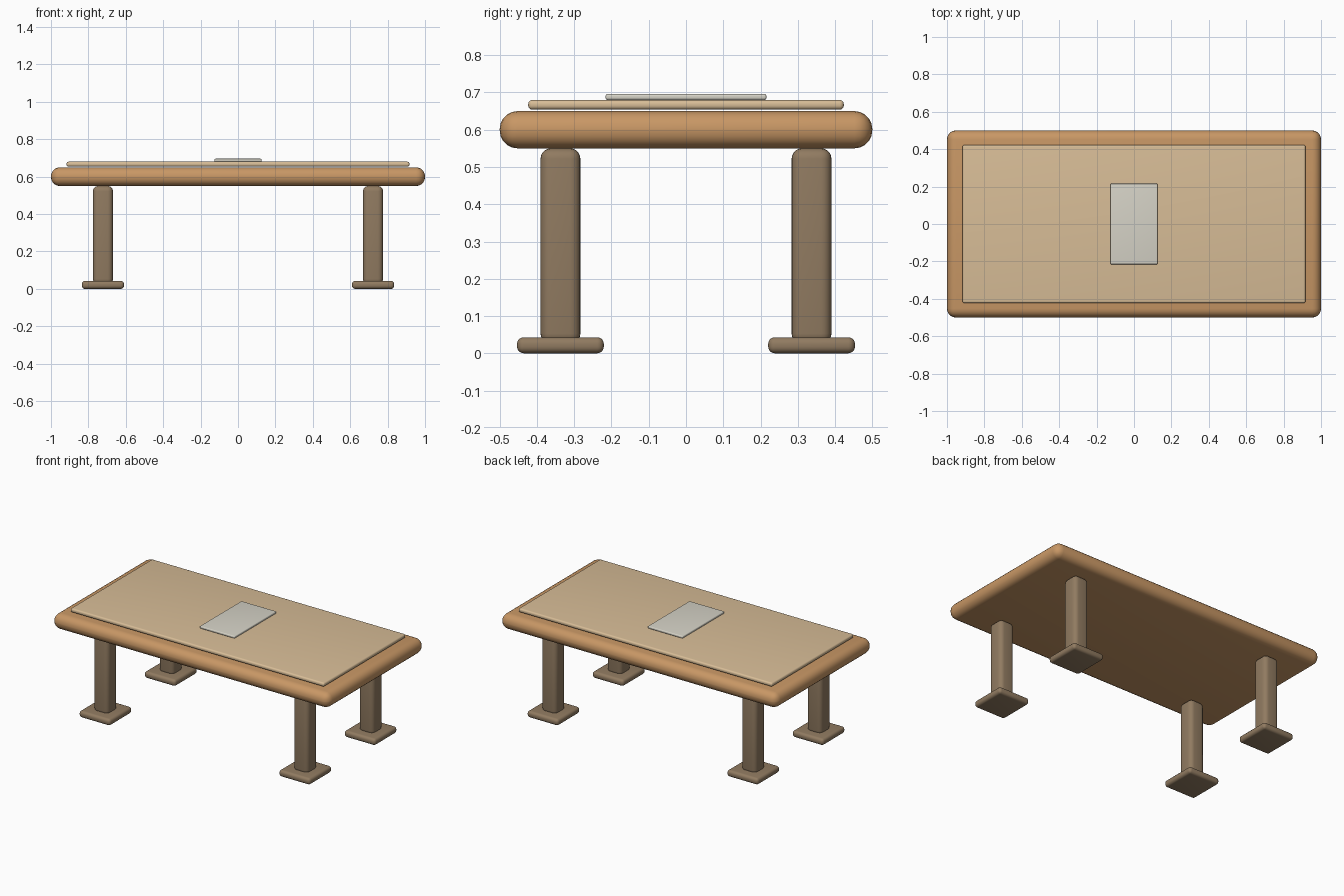
import bpy

if "Cube" in bpy.data.objects:
    bpy.data.objects.remove(bpy.data.objects["Cube"])


def material(name, srgb):
    """Flat colour from 0-255 sRGB values, stored linear."""
    m = bpy.data.materials.new(name)
    m.diffuse_color = [((c / 255 + 0.055) / 1.055) ** 2.4 for c in srgb] + [1]
    m.use_nodes = True
    m.node_tree.nodes["Principled BSDF"].inputs["Base Color"].default_value = m.diffuse_color
    return m


WOOD = material("warm wood", (200, 151, 101))
TAN = material("pale tan", (216, 189, 151))
GREY = material("light grey", (214, 211, 199))
BROWN = material("dull brown", (145, 123, 97))


def rounded_box(name, mat, x, y, z0, z1, sx, sy, radius):
    """Box between z0 and z1 with rounded edges."""
    bpy.ops.mesh.primitive_cube_add(size=1, location=(x, y, (z0 + z1) / 2))
    ob = bpy.context.object
    ob.name = name
    ob.scale = (sx, sy, z1 - z0)
    bpy.ops.object.transform_apply(location=False, rotation=False, scale=True)
    ob.data.materials.append(mat)
    bev = ob.modifiers.new("round", 'BEVEL')
    bev.width = radius
    bev.segments = 5
    bev.limit_method = 'NONE'
    bpy.ops.object.modifier_apply(modifier=bev.name)
    bpy.ops.object.shade_smooth_by_angle()
    return ob


# Table top with its inlay panel and centre plate
rounded_box("table_top", WOOD, 0, 0, 0.55, 0.65, 2.0, 1.0, 0.048)
rounded_box("top_panel", TAN, 0, 0, 0.654, 0.68, 1.834, 0.847, 0.011)
rounded_box("centre_plate", GREY, 0, 0, 0.68, 0.696, 0.253, 0.432, 0.006)

# Four legs with square feet
for sx, side in ((-1, "left"), (1, "right")):
    for sy, end in ((-1, "front"), (1, "back")):
        x, y = sx * 0.722, sy * 0.337
        rounded_box(f"{end}_{side}_leg", BROWN, x, y, 0.025, 0.55, 0.107, 0.107, 0.028)
        rounded_box(f"{end}_{side}_foot", BROWN, x, y, 0.0, 0.043, 0.226, 0.233, 0.018)
